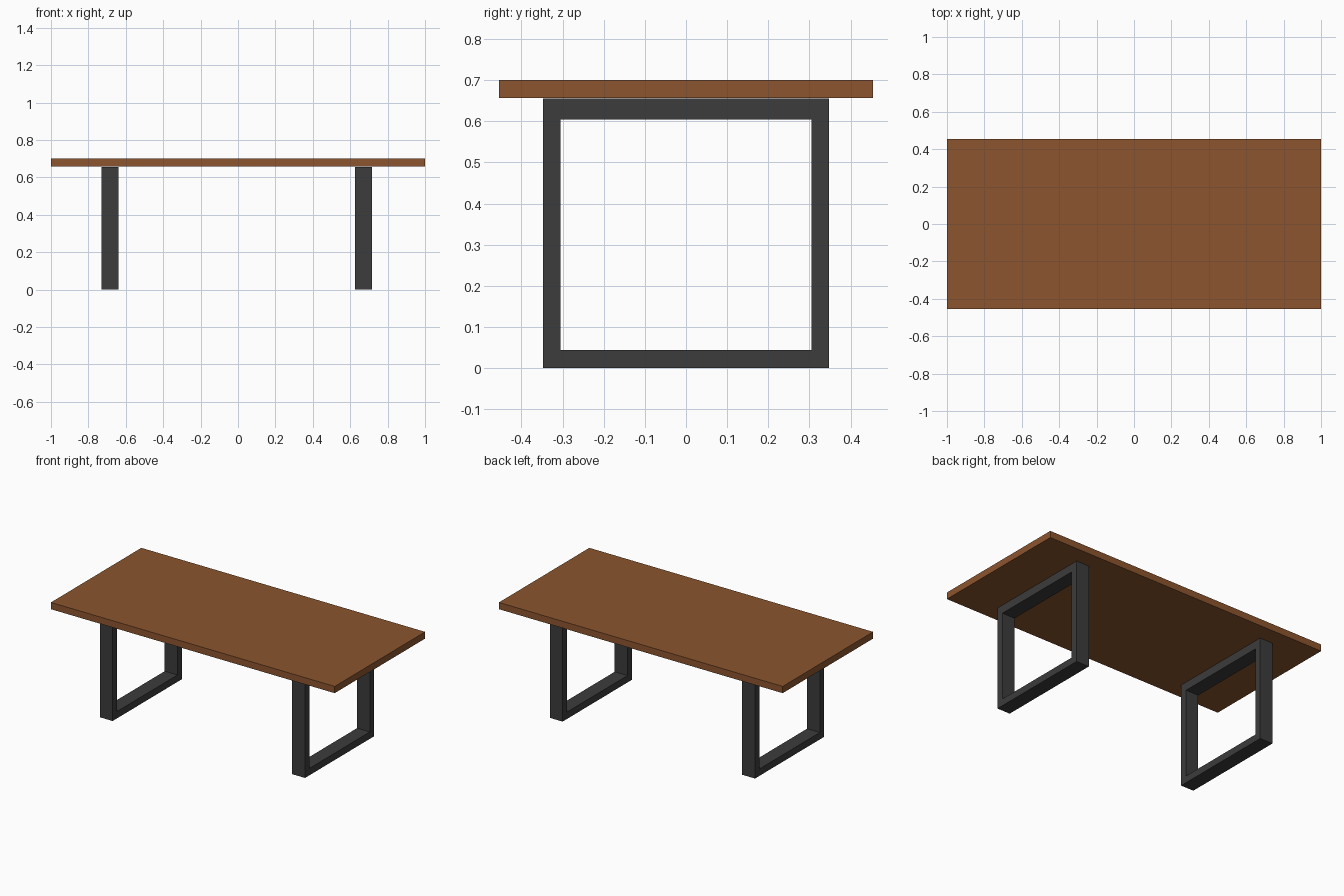
import bpy, bmesh

if "Cube" in bpy.data.objects:
    bpy.data.objects.remove(bpy.data.objects["Cube"])


def material(name, color):
    m = bpy.data.materials.new(name)
    m.diffuse_color = (*color, 1)
    m.use_nodes = True
    m.node_tree.nodes["Principled BSDF"].inputs["Base Color"].default_value = m.diffuse_color
    return m


wood = material("brown_wood", (0.26, 0.09, 0.027))
metal = material("dark_metal", (0.045, 0.045, 0.045))


def finish(bm, name, mat):
    bmesh.ops.recalc_face_normals(bm, faces=bm.faces)
    mesh = bpy.data.meshes.new(name)
    bm.to_mesh(mesh)
    bm.free()
    mesh.materials.append(mat)
    obj = bpy.data.objects.new(name, mesh)
    bpy.context.collection.objects.link(obj)
    return obj


def slab(name, x, y, z, mat):
    bm = bmesh.new()
    bmesh.ops.create_cube(bm, size=1)
    for v in bm.verts:
        v.co = [r[0] if c < 0 else r[1] for c, r in zip(v.co, (x, y, z))]
    return finish(bm, name, mat)


def frame_leg(name, x0, x1):
    # Closed rectangular loop of flat bar, extruded along x
    bm = bmesh.new()
    outer = [(-0.348, 0), (0.348, 0), (0.348, 0.656), (-0.348, 0.656)]
    inner = [(-0.305, 0.044), (0.305, 0.044), (0.305, 0.604), (-0.305, 0.604)]
    o = [bm.verts.new((x0, y, z)) for y, z in outer]
    i = [bm.verts.new((x0, y, z)) for y, z in inner]
    faces = [bm.faces.new((o[k], o[(k + 1) % 4], i[(k + 1) % 4], i[k]))
             for k in range(4)]
    ext = bmesh.ops.extrude_face_region(bm, geom=faces, use_keep_orig=True)
    moved = [g for g in ext["geom"] if isinstance(g, bmesh.types.BMVert)]
    bmesh.ops.translate(bm, verts=moved, vec=(x1 - x0, 0, 0))
    return finish(bm, name, metal)


# Table top
slab("table_top", (-1, 1), (-0.455, 0.455), (0.657, 0.70), wood)

# Two rectangular frame legs
frame_leg("left_leg_frame", -0.73, -0.64)
frame_leg("right_leg_frame", 0.626, 0.716)
